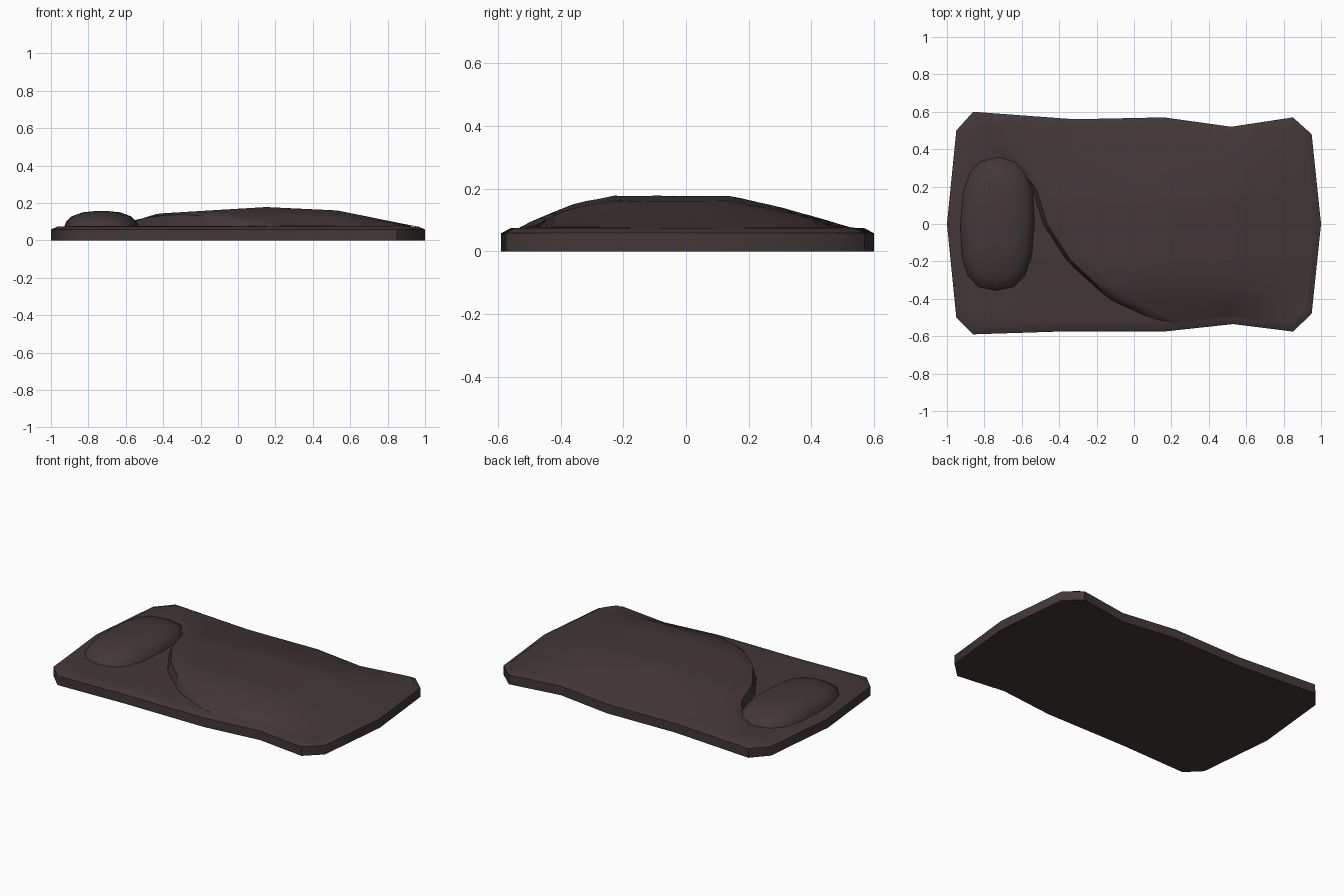
import bpy, bmesh, math

if "Cube" in bpy.data.objects:
    bpy.data.objects.remove(bpy.data.objects["Cube"])

mat = bpy.data.materials.new("dark brown cloth")
mat.diffuse_color = (0.056, 0.038, 0.039, 1)
mat.use_nodes = True
mat.node_tree.nodes["Principled BSDF"].inputs["Base Color"].default_value = mat.diffuse_color


def finish(name, bm, angle):
    bmesh.ops.recalc_face_normals(bm, faces=bm.faces)
    me = bpy.data.meshes.new(name)
    bm.to_mesh(me)
    bm.free()
    me.materials.append(mat)
    ob = bpy.data.objects.new(name, me)
    bpy.context.collection.objects.link(ob)
    bpy.ops.object.select_all(action='DESELECT')
    ob.select_set(True)
    bpy.context.view_layer.objects.active = ob
    bpy.ops.object.shade_smooth_by_angle(angle=math.radians(angle))


def lerp(table, t):
    if t <= table[0][0]:
        return table[0][1]
    for (a, u), (b, v) in zip(table, table[1:]):
        if t <= b:
            return u + (v - u) * (t - a) / (b - a)
    return table[-1][1]


def loft(name, rings, angle):
    bm = bmesh.new()
    loops = [[bm.verts.new(p) for p in r] for r in rings]
    n = len(loops[0])
    for a, b in zip(loops, loops[1:]):
        for i in range(n):
            j = (i + 1) % n
            bm.faces.new((a[i], a[j], b[j], b[i]))
    bm.faces.new(loops[0])
    bm.faces.new(loops[-1])
    finish(name, bm, angle)


# mattress: wavy outline with a softly rounded top rim
outline = [(-1, 0), (-.95, -.5), (-.86, -.59), (-.4, -.575), (.16, -.575),
           (.53, -.535), (.85, -.575), (.95, -.48), (1, 0), (.95, .48),
           (.85, .57), (.52, .52), (.16, .57), (-.32, .56), (-.86, .6), (-.95, .5)]
loft("mattress", [[(x * sx, y * sy, z) for x, y in outline] for sx, sy, z in
                  [(1, 1, 0), (1, 1, .058), (.965, .95, .074), (.91, .88, .076)]], 50)

# pillow: squashed rounded dome
rings = []
for s, z in [(1, .07), (.95, .098), (.8, .128), (.5, .15), (.2, .156)]:
    ring = []
    for i in range(16):
        a = 2 * math.pi * i / 16
        c, d = math.cos(a), math.sin(a)
        y = .36 * s * math.copysign(abs(d) ** .75, d)
        x = .2 * s * math.copysign(abs(c) ** .75, c)
        ring.append((-.73 + x + .02 * y, y, z))
    rings.append(ring)
loft("pillow", rings, 60)

# blanket: domed sheet with a folded-back diagonal edge
along = [(-.92, .076), (-.6, .12), (-.4, .145), (.15, .178), (.53, .16), (.96, .073)]
across = [(-.55, 0), (-.45, .4), (-.35, .78), (-.23, 1), (.14, 1), (.29, .68), (.45, .25), (.54, 0)]
edge = [(-.55, .18), (-.5, .07), (-.4, -.14), (-.2, -.36), (0, -.49),
        (.2, -.55), (.3, -.65), (.4, -.78), (.5, -.86), (.54, -.88)]
right = [(-.55, .86), (-.46, .92), (0, .965), (.46, .92), (.54, .86)]
side_y = [(-.86, .565), (-.32, .53), (.16, .54), (.52, .495), (.85, .54)]


def height(x, y):
    return .074 + (lerp(along, x) - .074) * lerp(across, y)


bm = bmesh.new()
rows = []
ny, nx = 24, 22
for j in range(ny + 1):
    y = -.545 + 1.085 * j / ny
    x0, x1 = lerp(edge, y), lerp(right, y)
    row = [bm.verts.new((x0, y, .068))]
    for i in range(nx + 1):
        x = x0 + .025 + (x1 - x0 - .025) * i / nx
        yy = y
        if abs(y) > .4:                       # follow the wavy mattress sides
            k = (abs(y) - .4) / .145
            yy = math.copysign(.4 + k * (lerp(side_y, x) - .4), y)
        row.append(bm.verts.new((x, yy, height(x, y) - (.012 if i == 0 else 0))))
    rows.append(row)
for a, b in zip(rows, rows[1:]):
    for i in range(nx + 1):
        bm.faces.new((a[i], a[i + 1], b[i + 1], b[i]))
finish("blanket", bm, 45)
